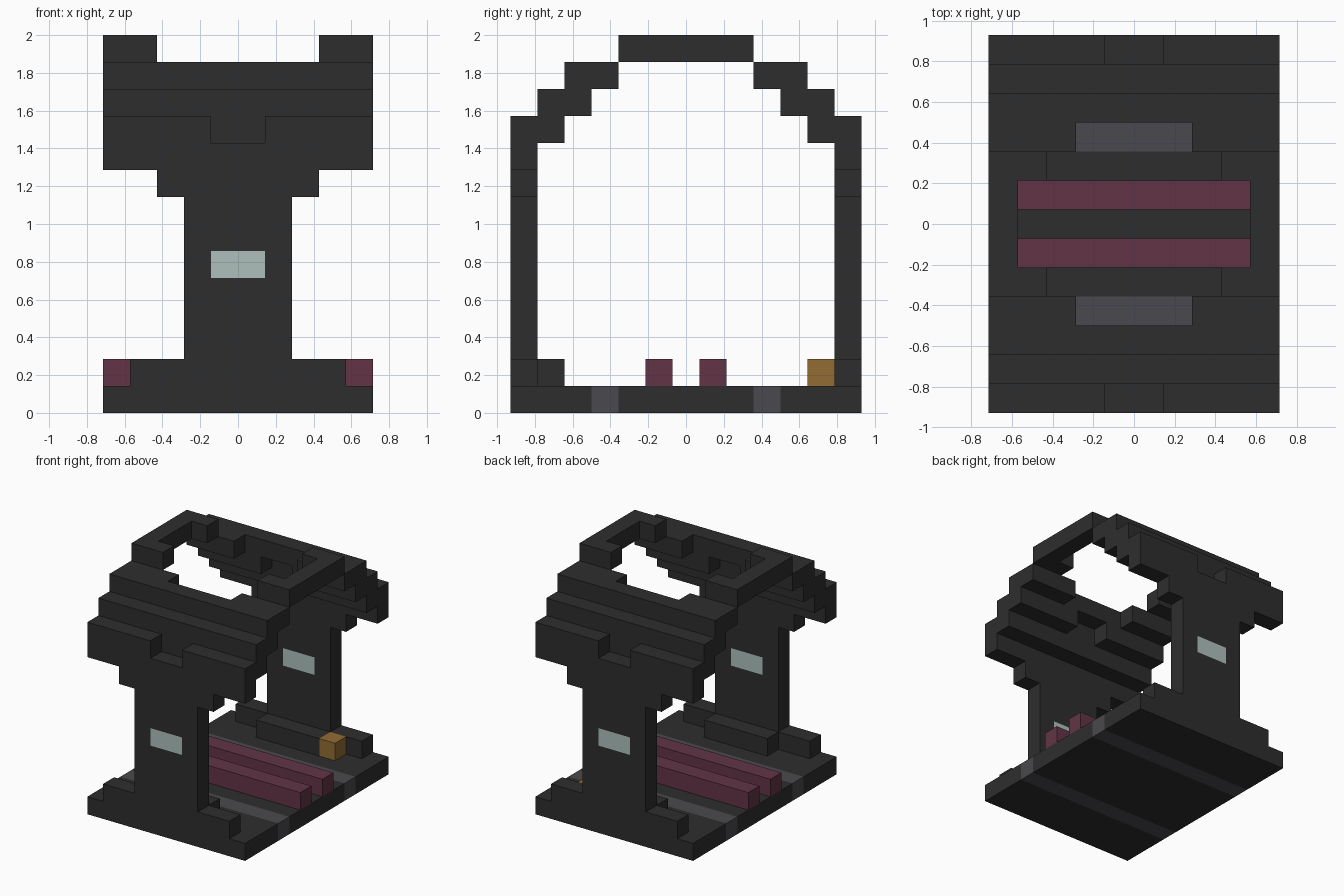
import bpy
import bmesh
from mathutils import Vector

U = 1 / 7  # edge of one building block

cube = bpy.data.objects.get("Cube")
if cube:
    bpy.data.objects.remove(cube, do_unlink=True)


def material(name, rgb):
    m = bpy.data.materials.new(name)
    m.use_nodes = True
    m.diffuse_color = (*rgb, 1)
    m.node_tree.nodes["Principled BSDF"].inputs["Base Color"].default_value = (*rgb, 1)
    return m


charcoal = material("charcoal", (0.027, 0.027, 0.027))
slate = material("slate_grey", (0.068, 0.066, 0.075))
maroon = material("maroon", (0.122, 0.034, 0.059))
amber = material("amber", (0.288, 0.15, 0.034))
pale = material("pale_glass", (0.42, 0.53, 0.50))


def blocks(name, mat, *spans):
    """One object made of boxes, each given as (x0, x1, y0, y1, z0, z1) in block units."""
    bm = bmesh.new()
    for x0, x1, y0, y1, z0, z1 in spans:
        lo, hi = Vector((min(x0, x1), min(y0, y1), z0)), Vector((max(x0, x1), max(y0, y1), z1))
        made = bmesh.ops.create_cube(bm, size=1)
        for v in made["verts"]:
            v.co = U * ((lo + hi) / 2 + v.co * (hi - lo))
    mesh = bpy.data.meshes.new(name)
    bm.to_mesh(mesh)
    bm.free()
    mesh.materials.append(mat)
    ob = bpy.data.objects.new(name, mesh)
    bpy.context.collection.objects.link(ob)
    return ob


def both_sides(x0, x1, *rest):
    """The same box on the left and on the right."""
    return [(x0, x1, *rest), (-x1, -x0, *rest)]


# Floor slab with two inlaid stripes
blocks("floor_middle", charcoal, (-5, 5, -2.5, 2.5, 0, 1))

for s, end in ((-1, "front"), (1, "back")):
    outer, inner = 6.5 * s, 5.5 * s
    blocks(end + "_floor", charcoal, (-5, 5, 3.5 * s, outer, 0, 1))
    blocks(end + "_floor_stripe", slate, (-5, 5, 2.5 * s, 3.5 * s, 0, 1))

    # Rails across the floor and bench against the wall
    blocks(end + "_rail", maroon, (-5, 5, 0.5 * s, 1.5 * s, 1, 2))
    blocks(end + "_bench", charcoal, (-2, 2, 4.5 * s, inner, 1, 2))

    # End wall: foot, post around the window, widening head
    blocks(end + "_wall", charcoal,
           (-4, 4, inner, outer, 1, 2),
           (-2, 2, inner, outer, 2, 5),
           *both_sides(1, 2, inner, outer, 5, 6),
           (-2, 2, inner, outer, 6, 8),
           (-3, 3, inner, outer, 8, 9),
           (-5, 5, inner, outer, 9, 10))
    blocks(end + "_window", pale, (-1, 1, inner, outer, 5, 6))

    # Stepped roof, with a notch in the outer, lower and upper rows
    blocks(end + "_roof_steps", charcoal,
           *both_sides(1, 5, inner, outer, 10, 11),
           (-5, 5, 4.5 * s, inner, 10, 11),
           (-5, 5, 4.5 * s, inner, 11, 12),
           *both_sides(1, 5, 3.5 * s, 4.5 * s, 11, 12),
           (-5, 5, 3.5 * s, 4.5 * s, 12, 13),
           *both_sides(2, 5, 2.5 * s, 3.5 * s, 12, 13))

    # Corners of the roof opening
    blocks(end + "_roof_corners", charcoal,
           *both_sides(3, 5, 1.5 * s, 2.5 * s, 13, 14))

# Side beams of the roof opening
blocks("roof_beams", charcoal, *both_sides(4, 5, -1.5, 1.5, 13, 14))

# Small box beside the back bench
blocks("amber_box", amber, (2, 3, 4.5, 5.5, 1, 2))
